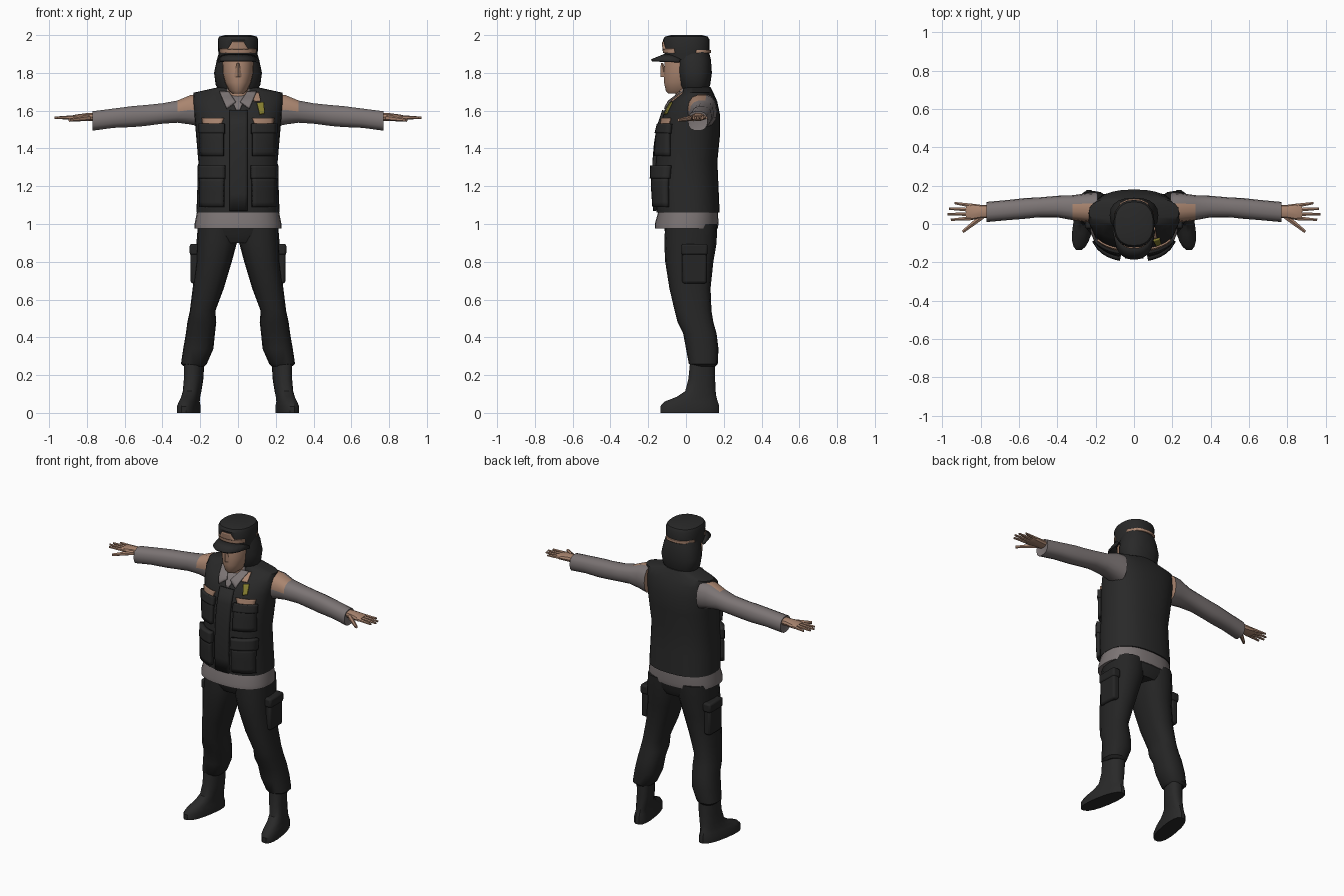
import bpy, bmesh
from math import cos, sin, pi, copysign
from mathutils import Vector

cube = bpy.data.objects.get("Cube")
if cube:
    bpy.data.objects.remove(cube)


def material(name, r, g, b):
    m = bpy.data.materials.new(name)
    m.use_nodes = True
    m.diffuse_color = (r, g, b, 1)
    bsdf = m.node_tree.nodes["Principled BSDF"]
    bsdf.inputs["Base Color"].default_value = (r, g, b, 1)
    bsdf.inputs["Roughness"].default_value = 0.9
    return m


BLACK = material("black cloth", .022, .022, .022)
DARK = material("dark trouser cloth", .018, .018, .018)
GREY = material("grey shirt", .2, .175, .175)
SKIN = material("skin", .4, .235, .16)
GOLD = material("gold badge", .25, .22, .03)


def finish(name, bm, mats, mirror=False, thick=0, bevel=0):
    bmesh.ops.recalc_face_normals(bm, faces=bm.faces)
    me = bpy.data.meshes.new(name)
    bm.to_mesh(me)
    bm.free()
    ob = bpy.data.objects.new(name, me)
    bpy.context.collection.objects.link(ob)
    for m in mats:
        me.materials.append(m)
    if thick:
        mod = ob.modifiers.new("thickness", "SOLIDIFY")
        mod.thickness, mod.offset = thick, 0
    if bevel:
        mod = ob.modifiers.new("bevel", "BEVEL")
        mod.width, mod.segments = bevel, 2
    if mirror:
        mod = ob.modifiers.new("mirror", "MIRROR")
        mod.use_clip = False
    bpy.ops.object.select_all(action="DESELECT")
    ob.select_set(True)
    bpy.context.view_layer.objects.active = ob
    bpy.ops.object.shade_smooth_by_angle(angle=0.6)
    return ob


def add_loft(bm, rings, n=16, p=2.4, axis="z", shear=0):
    """Skin rounded sections given as (position, a0, a1, b0, b1)."""
    loops = []
    for t, a0, a1, b0, b1 in rings:
        loop = []
        for i in range(n):
            c, s = cos(2 * pi * i / n), sin(2 * pi * i / n)
            a = (a0 + a1) / 2 + (a1 - a0) / 2 * copysign(abs(c) ** (2 / p), c)
            b = (b0 + b1) / 2 + (b1 - b0) / 2 * copysign(abs(s) ** (2 / p), s)
            loop.append(bm.verts.new((a + shear * b, b, t) if axis == "z" else (t, a, b)))
        loops.append(loop)
    for lo, hi in zip(loops, loops[1:]):
        for i in range(n):
            j = (i + 1) % n
            bm.faces.new((lo[i], lo[j], hi[j], hi[i]))
    bm.faces.new(loops[0])
    bm.faces.new(loops[-1])


def loft(name, rings, mat, mirror=False, **kw):
    bm = bmesh.new()
    add_loft(bm, rings, **kw)
    return finish(name, bm, [mat], mirror)


def plate(name, rings, corners, mat, thick=.009, lift=.003, side=-1, p=2.4, mirror=False):
    """Four-cornered (x, z) patch laid on the front or back of a loft."""
    def point(x, z):
        for lo, hi in zip(rings, rings[1:]):
            if lo[0] <= z <= hi[0]:
                f = (z - lo[0]) / (hi[0] - lo[0])
                _, x0, x1, y0, y1 = [a + (b - a) * f for a, b in zip(lo, hi)]
                u = min(abs(x - (x0 + x1) / 2) / ((x1 - x0) / 2), .995)
                y = (y0 + y1) / 2 + side * ((y1 - y0) / 2 * (1 - u ** p) ** (1 / p) + lift)
                return x, y, z
    bm = bmesh.new()
    a, b, c, d = [Vector(q) for q in corners]
    n = 6
    grid = []
    for i in range(n + 1):
        lo, hi = a.lerp(b, i / n), d.lerp(c, i / n)
        grid.append([bm.verts.new(point(*lo.lerp(hi, j / n))) for j in range(n + 1)])
    for i in range(n):
        for j in range(n):
            bm.faces.new((grid[i][j], grid[i + 1][j], grid[i + 1][j + 1], grid[i][j + 1]))
    return finish(name, bm, [mat], mirror, thick)


def rect(x0, x1, z0, z1):
    return (x0, z0), (x1, z0), (x1, z1), (x0, z1)


def box(name, centre, size, mat, mirror=True):
    bm = bmesh.new()
    bmesh.ops.create_cube(bm, size=1)
    for v in bm.verts:
        v.co = Vector(centre) + v.co * Vector(size)
    return finish(name, bm, [mat], mirror, bevel=.012)


# Vest, with pockets and front closure
vest = [(1.06, -.22, .22, -.155, .178), (1.2, -.215, .215, -.165, .172),
        (1.33, -.21, .21, -.16, .166), (1.47, -.222, .222, -.148, .18),
        (1.58, -.232, .232, -.12, .18), (1.65, -.24, .24, -.08, .165),
        (1.695, -.235, .235, -.02, .145), (1.725, -.1, .1, -.02, .13)]
loft("vest", vest, BLACK, n=28)
plate("vest_closure", vest, rect(-.045, .05, 1.07, 1.6), BLACK, .02, .008)
plate("lower_pockets", vest, rect(.075, .195, 1.09, 1.25), BLACK, .03, .012, mirror=True)
plate("lower_pocket_flaps", vest, rect(.07, .2, 1.24, 1.31), BLACK, .036, .016, mirror=True)
plate("chest_pockets", vest, rect(.075, .195, 1.36, 1.5), BLACK, .022, .009, mirror=True)
plate("chest_pocket_flaps", vest, rect(.07, .2, 1.48, 1.53), BLACK, .028, .012, mirror=True)
plate("chest_labels", vest, ((.09, 1.525), (.185, 1.525), (.19, 1.56), (.075, 1.56)),
      SKIN, .009, .008, mirror=True)
plate("badge", vest, ((.115, 1.58), (.14, 1.585), (.135, 1.645), (.1, 1.64)), GOLD, .009, .006)
plate("shoulder_label", vest, ((.085, 1.65), (.12, 1.65), (.11, 1.695), (.075, 1.69)), SKIN)

# Shirt
loft("shirt_hem", [(.975, -.23, .23, -.165, .168), (1.0, -.23, .23, -.165, .172),
                   (1.09, -.212, .212, -.14, .168)], GREY, n=28)
plate("shirt_front", vest, ((-.008, 1.6), (.008, 1.6), (.05, 1.69), (-.05, 1.69)), GREY)
plate("shirt_collar", vest, ((.012, 1.645), (.06, 1.61), (.098, 1.7), (.05, 1.7)),
      GREY, .009, .012, mirror=True)
loft("collar_band", [(1.66, -.09, .09, -.05, .12), (1.735, -.075, .075, -.03, .11)], GREY)

# Sleeves, with bare shoulder patches
bm = bmesh.new()
add_loft(bm, [(.19, .005, .165, 1.51, 1.69), (.25, .01, .16, 1.525, 1.685),
              (.32, .02, .15, 1.535, 1.655), (.4, .035, .147, 1.53, 1.64),
              (.5, .035, .138, 1.517, 1.63), (.56, .028, .136, 1.512, 1.625),
              (.66, .02, .125, 1.508, 1.612), (.77, .01, .115, 1.493, 1.598),
              (.765, .025, .1, 1.51, 1.585)], n=14, axis="x")
bm.normal_update()
for f in bm.faces:
    c = f.calc_center_median()
    f.material_index = int(c.x < .32 and c.z > 1.595 and c.y < .1)
finish("sleeves", bm, [GREY, SKIN], True)

# Hands: palm, then fingers and thumb
loft("palms", [(.73, .035, .095, 1.545, 1.59), (.8, .03, .1, 1.545, 1.588),
               (.86, .018, .108, 1.548, 1.58), (.875, .022, .104, 1.552, 1.576)],
     SKIN, True, n=10, axis="x")


def digit(name, start, end, r):
    bm = bmesh.new()
    d = Vector(end) - Vector(start)
    m = d.to_track_quat("Z", "Y").to_matrix().to_4x4()
    m.translation = (Vector(start) + Vector(end)) / 2
    bmesh.ops.create_cone(bm, cap_ends=True, segments=6, radius1=r, radius2=r * .55,
                          depth=d.length, matrix=m)
    finish(name, bm, [SKIN], True)


for i, name in enumerate(("index", "middle", "ring", "little")):
    reach = (.955, .972, .965, .935)[i]
    digit(name + "_fingers", (.85, .03 + i * .022, 1.565), (reach, .022 + i * .029, 1.562), .012)
digit("thumbs", (.79, .04, 1.562), (.892, -.04, 1.55), .016)

# Trousers
loft("hips", [(.9, -.16, .16, -.09, .14), (.94, -.21, .21, -.11, .16),
              (1.03, -.215, .215, -.12, .165)], DARK, n=24)
loft("trouser_legs", [(.245, .18, .285, .03, .155), (.26, .165, .302, .015, .168),
                      (.34, .13, .29, .0, .172), (.42, .122, .276, -.015, .162),
                      (.48, .115, .268, -.045, .145), (.54, .12, .255, -.06, .135),
                      (.66, .075, .24, -.088, .13), (.8, .033, .222, -.11, .145),
                      (.9, .006, .22, -.115, .162), (1.0, -.002, .212, -.11, .165)],
     DARK, True, n=16)
box("cargo_pockets", (.228, .045, .77), (.045, .13, .17), DARK)
box("cargo_flaps", (.228, .045, .865), (.056, .14, .06), DARK)

# Boots, toes turned outwards
loft("boots", [(0, .21, .318, -.138, .178), (.035, .21, .318, -.138, .178),
               (.06, .215, .31, -.115, .17), (.085, .215, .305, -.05, .162),
               (.115, .21, .302, -.005, .158), (.18, .2, .298, .012, .155),
               (.28, .195, .3, .022, .155)], BLACK, True, n=18, shear=-.17)

# Neck, head and nose
loft("neck", [(1.62, -.065, .065, -.06, .09), (1.76, -.06, .06, -.05, .09)], SKIN)
loft("head", [(1.69, -.03, .03, -.095, .03), (1.705, -.048, .048, -.108, .06),
              (1.75, -.07, .07, -.118, .09), (1.8, -.083, .083, -.118, .11),
              (1.87, -.085, .085, -.115, .11), (1.92, -.08, .08, -.1, .1)], SKIN, n=18, p=2.2)
bm = bmesh.new()
bmesh.ops.create_cone(bm, cap_ends=True, segments=4, radius1=.022, radius2=.006, depth=.075)
for v in bm.verts:
    v.co += Vector((0, -.12 - v.co.z * .2, 1.815))
finish("nose", bm, [SKIN])

# Cap with ear and neck flap
loft("neck_flap", [(1.69, -.085, .085, -.01, .11), (1.735, -.118, .118, -.035, .128),
                   (1.8, -.127, .127, -.048, .137), (1.87, -.112, .112, -.055, .132),
                   (1.91, -.1, .1, -.06, .122)], BLACK, n=20)
cap = [(1.87, -.1, .1, -.108, .118), (1.9, -.104, .104, -.114, .124),
       (1.975, -.107, .107, -.122, .125), (1.992, -.1, .1, -.112, .115),
       (2.0, -.07, .07, -.08, .085)]
loft("cap", cap, BLACK, n=24)
plate("cap_front_band", cap, rect(-.095, .095, 1.905, 1.928), SKIN)
plate("cap_front_patch", cap, ((-.055, 1.925), (.055, 1.925), (.03, 1.965), (-.03, 1.965)), SKIN)
plate("cap_back_band", cap, rect(-.1, .1, 1.905, 1.922), SKIN, side=1)

# Curved brim
bm = bmesh.new()
n = 12
inner, outer = [], []
for i in range(n + 1):
    u = -1 + 2 * i / n
    arch = (1 - abs(u) ** 2.5) ** .5
    inner.append(bm.verts.new((.1 * u, -.03 - .07 * arch, 1.872 + .028 * arch)))
    outer.append(bm.verts.new((.106 * u, -.035 - .148 * arch, 1.858 + .008 * arch)))
for i in range(n):
    bm.faces.new((inner[i], inner[i + 1], outer[i + 1], outer[i]))
finish("cap_brim", bm, [BLACK], thick=.012)
